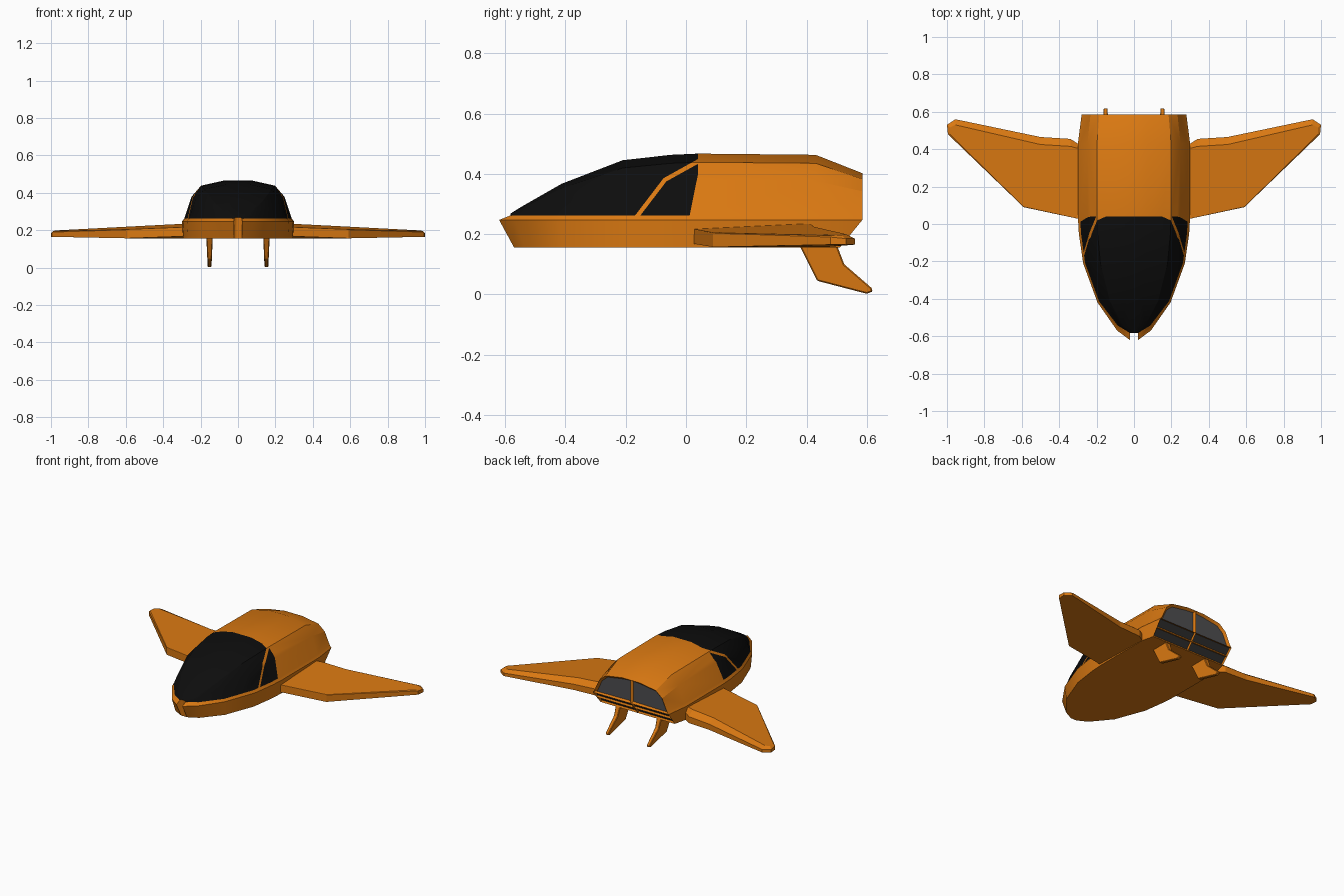
import bpy, bmesh
from mathutils import Vector

cube = bpy.data.objects.get("Cube")
if cube:
    bpy.data.objects.remove(cube)


def material(name, rgb):
    m = bpy.data.materials.new(name)
    m.use_nodes = True
    m.diffuse_color = (*rgb, 1)
    bsdf = next(n for n in m.node_tree.nodes if n.type == "BSDF_PRINCIPLED")
    bsdf.inputs["Base Color"].default_value = (*rgb, 1)
    bsdf.inputs["Roughness"].default_value = 0.6
    return m


ORANGE = material("orange paint", (0.70, 0.19, 0.006))
BLACK = material("black glass", (0.004, 0.004, 0.004))
GREY = material("grey glass", (0.075, 0.075, 0.08))
DARK = material("dark vent", (0.03, 0.03, 0.03))


def finish(bm, name, mats, smooth):
    """Turn a half model into a mirrored object."""
    me = bpy.data.meshes.new(name)
    bm.to_mesh(me)
    bm.free()
    ob = bpy.data.objects.new(name, me)
    bpy.context.collection.objects.link(ob)
    for m in mats:
        me.materials.append(m)
    if smooth:
        bpy.ops.object.select_all(action="DESELECT")
        ob.select_set(True)
        bpy.context.view_layer.objects.active = ob
        bpy.ops.object.shade_smooth_by_angle(angle=0.42)
    mod = ob.modifiers.new("mirror", "MIRROR")
    mod.merge_threshold = 0.0005
    return ob


def bridge(bm, a, b, closed=False):
    n = len(a)
    return [bm.faces.new((a[i], a[(i + 1) % n], b[(i + 1) % n], b[i]))
            for i in range(n if closed else n - 1)]


# Fuselage: half cross-sections lofted along y
BASE, WAIST, SILL = 0.155, 0.247, 0.262
ROOF = ((0.83, 0.57), (0.66, 0.86), (0.23, 1), (0, 1))
# y, half width, roof height, lower edge shift
STATIONS = ((-0.62, 0.022, 0.268, 0.05), (-0.57, 0.09, 0.292, 0.035),
            (-0.42, 0.195, 0.367, 0.01), (-0.21, 0.272, 0.445, 0),
            (-0.05, 0.295, 0.463, 0), (0.04, 0.30, 0.467, 0),
            (0.43, 0.30, 0.463, 0), (0.585, 0.28, 0.402, -0.075))

bm = bmesh.new()
rings = []
for y, w, roof, shift in STATIONS:
    yc = y + max(shift, 0) * 0.75
    pts = [(0, y + shift, BASE), (w * 0.98, y + shift, BASE), (w, y, WAIST),
           (w * 0.96, yc, SILL)]
    pts += [(w * fx, yc, SILL + (roof - SILL) * fz) for fx, fz in ROOF]
    rings.append([bm.verts.new(p) for p in pts])
for a, b in zip(rings, rings[1:]):
    bridge(bm, a, b)
bm.faces.new(rings[0])

# Rear end: one window and two vent rows on each side
rear = rings[-1]
mid = bm.verts.new((0, rear[2].co.y, WAIST))
window = bm.faces.new([mid] + rear[2:])
half = [bm.verts.new((rear[0].co + mid.co) / 2), bm.verts.new((rear[1].co + rear[2].co) / 2)]
vents = [bm.faces.new((rear[0], rear[1], half[1], half[0])),
         bm.faces.new((half[0], half[1], rear[2], mid))]
bmesh.ops.recalc_face_normals(bm, faces=bm.faces)
if window.normal.y < 0:
    bmesh.ops.reverse_faces(bm, faces=bm.faces)
bmesh.ops.inset_individual(bm, faces=[window], thickness=0.014, depth=-0.015)
bmesh.ops.inset_individual(bm, faces=vents, thickness=0.008, depth=-0.012)
window.material_index = 2
for f in vents:
    f.material_index = 3


# Canopy glass: cut along the bent strut and the slanted rear edge
def canopy_faces():
    out = []
    for f in bm.faces:
        c = f.calc_center_median()
        if c.z > SILL + 0.0005 and c.y < 0.04:
            out.append(f)
    return out


def side_line(y0, z0, y1, z1):
    """Line in the side plane, with its normal toward the nose."""
    return Vector((0, y0, z0)), Vector((0, z0 - z1, y1 - y0)).normalized()


def distance(line, p):
    return (p - line[0]).dot(line[1])


strut_low = side_line(-0.16, 0.262, -0.07, 0.38)
strut_high = side_line(-0.07, 0.38, 0.038, 0.44)
rear_edge = side_line(0.012, 0.262, 0.04, 0.40)
HALF = 0.007
cuts = [(ln, s) for ln in (strut_low, strut_high) for s in (-HALF, HALF)] + [(rear_edge, 0)]
for (co, no), offset in cuts:
    faces = canopy_faces()
    geom = set(faces)
    for f in faces:
        geom.update(f.verts)
        geom.update(f.edges)
    bmesh.ops.bisect_plane(bm, geom=list(geom), dist=0.0001,
                           plane_co=co + no * offset, plane_no=no)
for f in canopy_faces():
    c = f.calc_center_median()
    in_strut = abs(max(distance(strut_low, c), distance(strut_high, c))) < HALF
    if distance(rear_edge, c) > 0 and not in_strut:
        f.material_index = 1
finish(bm, "fuselage", (ORANGE, BLACK, GREY, DARK), True)

# Wings: outline x, y, bottom z, edge z, then top ridge y and z
WING = ((0.285, 0.025, 0.168, 0.215, 0.025, 0.217), (0.59, 0.09, 0.157, 0.203, 0.092, 0.205),
        (0.995, 0.48, 0.165, 0.19, 0.48, 0.195), (1.0, 0.53, 0.165, 0.185, 0.515, 0.197),
        (0.955, 0.56, 0.165, 0.185, 0.53, 0.20), (0.50, 0.465, 0.157, 0.195, 0.425, 0.224),
        (0.34, 0.455, 0.157, 0.20, 0.415, 0.232), (0.285, 0.42, 0.157, 0.205, 0.40, 0.235))
bm = bmesh.new()
low = [bm.verts.new((x, y, zb)) for x, y, zb, ze, yt, zt in WING]
edge = [bm.verts.new((x, y, ze)) for x, y, zb, ze, yt, zt in WING]
top = [bm.verts.new((min(x, 0.985), yt, zt)) for x, y, zb, ze, yt, zt in WING]
bridge(bm, low, edge, True)
bridge(bm, edge, top, True)
bm.faces.new(top)
bm.faces.new(low)
bmesh.ops.recalc_face_normals(bm, faces=bm.faces)
finish(bm, "wings", (ORANGE,), False)

# Swept tail skids under the rear
SKID = ((0.375, 0.165), (0.435, 0.045), (0.60, 0.002), (0.62, 0.01),
        (0.615, 0.022), (0.525, 0.10), (0.50, 0.165))
bm = bmesh.new()
sides = []
for s in (-1, 1):
    sides.append([bm.verts.new((0.152 + s * (0.010 + 0.045 * z), y, z)) for y, z in SKID])
    bm.faces.new(sides[-1])
bridge(bm, *sides, closed=True)
bmesh.ops.recalc_face_normals(bm, faces=bm.faces)
skids = finish(bm, "tail_skids", (ORANGE,), False)
bevel = skids.modifiers.new("bevel", "BEVEL")
bevel.width = 0.004
bevel.segments = 1
